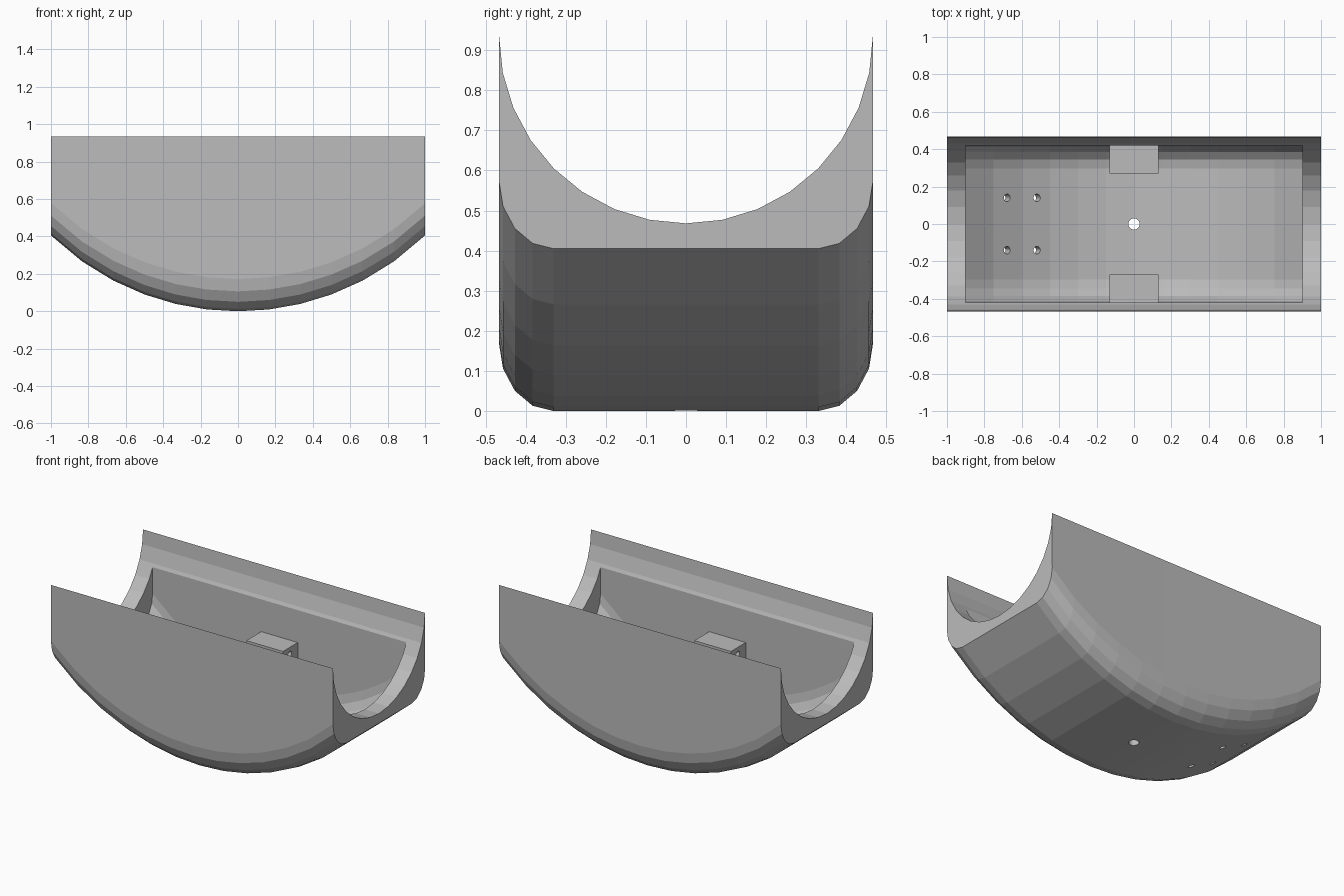
import bpy, bmesh, math
from mathutils import Vector, Matrix

if "Cube" in bpy.data.objects:
    bpy.data.objects.remove(bpy.data.objects["Cube"])

W, H, R = 0.467, 0.935, 1.437   # half width, height, keel arc radius

grey = bpy.data.materials.new("plain grey")
grey.diffuse_color = (0.5, 0.5, 0.5, 1)
grey.use_nodes = True
grey.node_tree.nodes["Principled BSDF"].inputs["Base Color"].default_value = grey.diffuse_color


def finish(name, bm):
    bmesh.ops.recalc_face_normals(bm, faces=bm.faces)
    me = bpy.data.meshes.new(name)
    bm.to_mesh(me)
    bm.free()
    me.materials.append(grey)
    ob = bpy.data.objects.new(name, me)
    bpy.context.collection.objects.link(ob)
    return ob


def loft(name, sections):
    """Skin a row of closed (x, y, z) sections and cap both ends."""
    bm = bmesh.new()
    rings = [[bm.verts.new(p) for p in s] for s in sections]
    n = len(rings[0])
    for a, b in zip(rings, rings[1:]):
        for i in range(n):
            j = (i + 1) % n
            bm.faces.new((a[i], a[j], b[j], b[i]))
    bm.faces.new(rings[0])
    bm.faces.new(rings[-1])
    return finish(name, bm)


def rod(name, centre, axis, radius, length):
    bm = bmesh.new()
    rot = Vector((0, 0, 1)).rotation_difference(Vector(axis)).to_matrix().to_4x4()
    bmesh.ops.create_cone(bm, cap_ends=True, segments=16, radius1=radius, radius2=radius,
                          depth=length, matrix=Matrix.Translation(centre) @ rot)
    return finish(name, bm)


def cut(ob, cutter):
    """Subtract the cutter, bake the result and delete the cutter."""
    m = ob.modifiers.new("cut", 'BOOLEAN')
    m.operation, m.solver, m.object = 'DIFFERENCE', 'EXACT', cutter
    dg = bpy.context.evaluated_depsgraph_get()
    dg.update()
    me = bpy.data.meshes.new_from_object(ob.evaluated_get(dg))
    ob.modifiers.clear()
    ob.data = me
    bpy.data.objects.remove(cutter)


def keel(x):
    return R - math.sqrt(R * R - x * x)


# rounded underside, from the +y side round to the -y side
quarter = [(0.33 + 0.137 * math.sin(t), 0.172 * (1 - math.cos(t)))
           for t in (i * math.pi / 8 for i in range(5))]
under = quarter[::-1] + [(-y, z) for y, z in quarter]
# half-round cradle on top, from -y back to +y (rim ends meet the sides)
cradle = [(-(W - 0.001) * math.cos(i * math.pi / 16), H - W * math.sin(i * math.pi / 16))
          for i in range(17)]
stations = [i / 6 for i in range(-6, 7)]

# hull
hull = loft("hull", [[(x, y, z + keel(x)) for y, z in under] + [(x, y, z) for y, z in cradle]
                     for x in stations])

# hollow: same underside at 0.9 scale, open at the top
s, lift = 0.9, 0.047
pocket = loft("pocket_cutter",
              [[(s * x, s * y, s * (z + keel(x)) + lift) for y, z in under]
               + [(s * x, -s * W, 1.2), (s * x, s * W, 1.2)] for x in stations])
cut(hull, pocket)

# drain hole and four slanted screw holes
cut(hull, rod("drain_cutter", (0, 0, 0), (0, 0, 1), 0.03, 0.4))
slope = math.asin(0.6 / R)
normal = Vector((math.sin(slope), 0, math.cos(slope)))
for x in (-0.68, -0.52):
    for y in (-0.14, 0.14):
        floor = Vector((x, y, s * keel(x / s) + lift))
        cut(hull, rod("screw_cutter", floor, normal, 0.02, 0.3))

# two mounting blocks with a cross hole
for side, tag in ((1, "back"), (-1, "front")):
    prof = [(0.27, 0.03), (0.33, 0.03), (0.43, 0.1), (0.43, 0.53), (0.27, 0.53)]
    block = loft(tag + "_mount_block",
                 [[(x, side * y, z) for y, z in prof] for x in (-0.13, 0.13)])
    cut(block, rod("pin_cutter", (0, side * 0.34, 0.487), (1, 0, 0), 0.017, 0.5))
